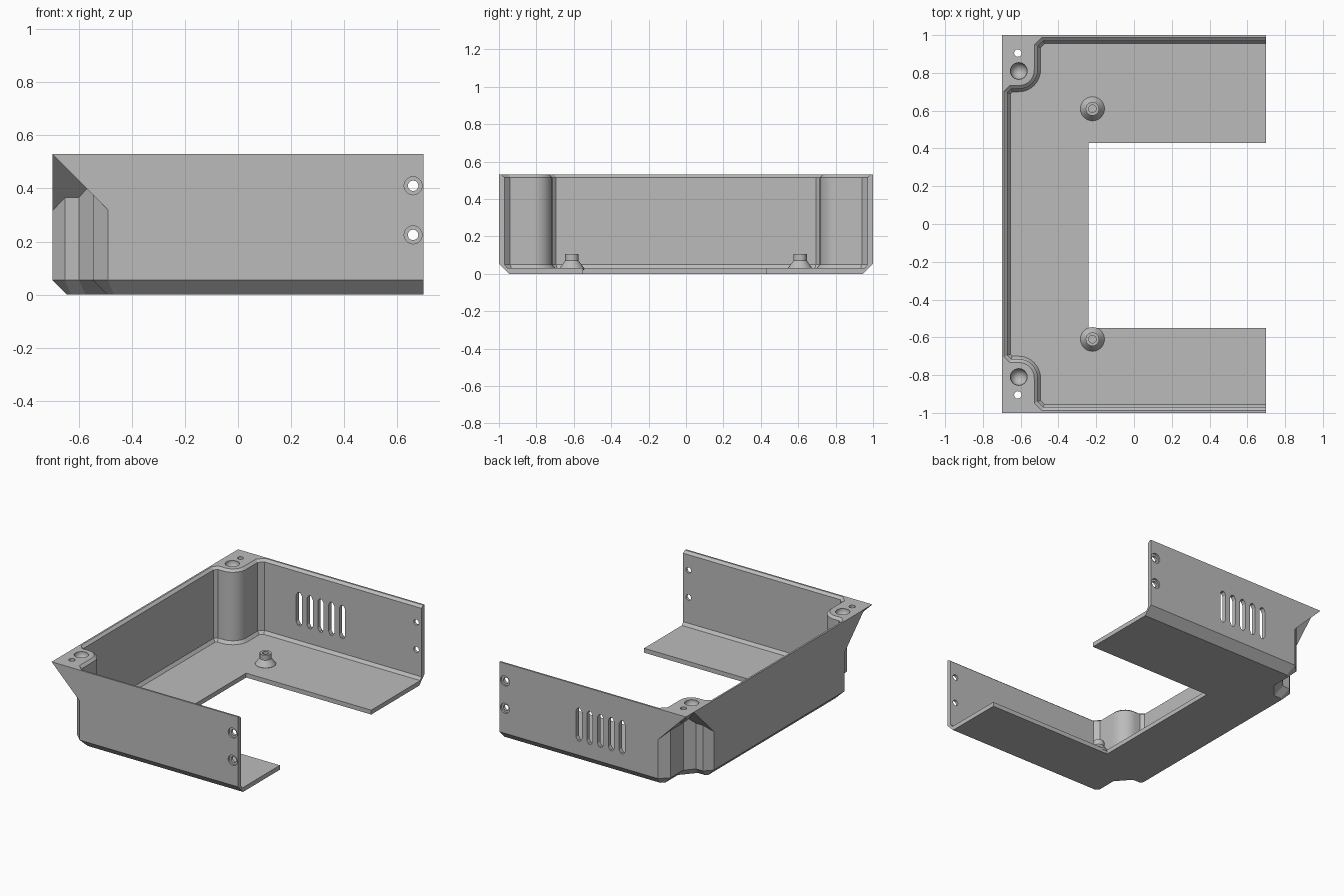
import bpy, bmesh, math
from mathutils import Vector, Matrix

if "Cube" in bpy.data.objects:
    bpy.data.objects.remove(bpy.data.objects["Cube"])

grey = bpy.data.materials.new("plain_grey")
grey.use_nodes = True
colour = (0.5, 0.5, 0.5, 1)
grey.diffuse_color = colour
grey.node_tree.nodes["Principled BSDF"].inputs["Base Color"].default_value = colour


def make(name, bm):
    bmesh.ops.recalc_face_normals(bm, faces=bm.faces)
    mesh = bpy.data.meshes.new(name)
    bm.to_mesh(mesh)
    bm.free()
    mesh.materials.append(grey)
    obj = bpy.data.objects.new(name, mesh)
    bpy.context.collection.objects.link(obj)
    return obj


def loft(name, rings):
    """Closed solid through rings of equal point count."""
    bm = bmesh.new()
    loops = [[bm.verts.new(p) for p in ring] for ring in rings]
    for a, b in zip(loops, loops[1:]):
        for i in range(len(a)):
            j = (i + 1) % len(a)
            bm.faces.new((a[i], a[j], b[j], b[i]))
    bm.faces.new(loops[0])
    bm.faces.new(loops[-1])
    return make(name, bm)


def prism(name, pts, axis, lo, hi):
    """Extrude a 2D outline along an axis."""
    place = {"x": lambda u, v, t: (t, u, v),
             "y": lambda u, v, t: (u, t, v),
             "z": lambda u, v, t: (u, v, t)}[axis]
    return loft(name, [[place(u, v, t) for u, v in pts] for t in (lo, hi)])


def circle(u, v, r, n=20):
    return [(u + r * math.cos(k * math.tau / n), v + r * math.sin(k * math.tau / n))
            for k in range(n)]


def combine(target, tool, operation="DIFFERENCE"):
    mod = target.modifiers.new("cut", "BOOLEAN")
    mod.operation, mod.object, mod.solver = operation, tool, "EXACT"
    bpy.context.view_layer.objects.active = target
    bpy.ops.object.modifier_apply(modifier=mod.name)
    bpy.data.objects.remove(tool)


def inset(pts, d):
    """Mitred inward offset of a clockwise outline; the open end stays put."""
    out = []
    for i, p in enumerate(pts):
        p = Vector(p)
        e1 = (p - Vector(pts[i - 1])).normalized()
        e2 = (Vector(pts[(i + 1) % len(pts)]) - p).normalized()
        n1, n2 = Vector((e1.y, -e1.x)), Vector((e2.y, -e2.x))
        q = p + (n1 + n2) * d / (1 + n1.dot(n2))
        if p.x > 0.6:
            q.x = p.x
        out.append(q)
    return out


def mirrored(half):
    return half + [(x, -y) for x, y in reversed(half)]


def shell(name, outline, levels):
    return loft(name, [[(q.x, q.y, z) for q in inset(outline, d)] for z, d in levels])


# Outer body with recessed corners and a bevelled bottom edge
outer = mirrored([(-0.70, 0.70), (-0.653, 0.75), (-0.60, 0.75), (-0.547, 0.81),
                  (-0.547, 0.945), (-0.49, 1.0), (0.70, 1.0)])
tray = shell("tray", outer, [(0, 0.055), (0.055, 0), (0.53, 0)])

# Corner decks carried on sloping undersides
for s in (1, -1):
    side = prism("deck_a", [(-0.70, 0.53), (-0.48, 0.53), (-0.48, 0.31)], "y",
                 *sorted((0.70 * s, 1.0 * s)))
    combine(tray, side, "UNION")
    end = prism("deck_b", [(0.915 * s, 0.53), (0.69 * s, 0.53), (0.69 * s, 0.305)],
                "x", -0.70, -0.48)
    combine(tray, end, "UNION")

# Cavity with rounded corner posts, a floor bevel and a rim bevel
arc = [(-0.61 + 0.1 * math.sin(a), 0.815 - 0.1 * math.cos(a))
       for a in (k * math.pi / 20 for k in range(11))]
inner = mirrored([(-0.67, 0.695), (-0.65, 0.715)] + arc
                 + [(-0.51, 0.94), (-0.48, 0.97), (0.80, 0.97)])
combine(tray, shell("cavity", inner, [(0.03, 0.015), (0.05, 0), (0.515, 0),
                                      (0.53, -0.018), (0.58, -0.018)]))

# Opening in the floor
combine(tray, prism("opening", [(-0.24, -0.55), (0.8, -0.55), (0.8, 0.43), (-0.24, 0.43)],
                    "z", -0.1, 0.2))

# Screw holes and round sockets in the decks
for s in (1, -1):
    combine(tray, prism("screw_hole", circle(-0.615, 0.905 * s, 0.02, 12), "z", 0.3, 0.6))
    bm = bmesh.new()
    bmesh.ops.create_uvsphere(bm, u_segments=24, v_segments=12, radius=0.045,
                              matrix=Matrix.Translation((-0.61, 0.81 * s, 0.525)))
    combine(tray, make("socket", bm))

# Side screw holes with shallow outer counterbores
for z in (0.225, 0.41):
    combine(tray, prism("side_hole", circle(0.66, z, 0.02, 12), "y", -1.1, 1.1))
    for s in (1, -1):
        combine(tray, prism("counterbore", circle(0.66, z, 0.034), "y",
                            *sorted((0.988 * s, 1.1 * s))))

# Vent slots in the back wall
for k in range(5):
    x = -0.22 + 0.081 * k
    slot = [(x + 0.022 * u, 0.263 + v) for u, v in
            ((-1, -0.09), (-0.4, -0.112), (0.4, -0.112), (1, -0.09),
             (1, 0.09), (0.4, 0.112), (-0.4, 0.112), (-1, 0.09))]
    combine(tray, prism("slot", slot, "y", 0.9, 1.1))

# Flared standoffs on the floor
profile = [(0, 0.02), (0.064, 0.02), (0.064, 0.032), (0.036, 0.07), (0.036, 0.105),
           (0.02, 0.105), (0.02, 0.05), (0, 0.05)]
parts = [tray]
for s, name in ((1, "back_standoff"), (-1, "front_standoff")):
    bm = bmesh.new()
    verts = [bm.verts.new((r, 0, z)) for r, z in profile]
    edges = [bm.edges.new(pair) for pair in zip(verts, verts[1:])]
    bmesh.ops.spin(bm, geom=verts + edges, cent=(0, 0, 0), axis=(0, 0, 1),
                   angle=math.tau, steps=24)
    bmesh.ops.remove_doubles(bm, verts=bm.verts, dist=0.0005)
    post = make(name, bm)
    post.location = (-0.22, 0.61 * s, 0)
    parts.append(post)

# Smooth the curved faces, keep the edges crisp
for obj in parts:
    bpy.ops.object.select_all(action="DESELECT")
    obj.select_set(True)
    bpy.context.view_layer.objects.active = obj
    bpy.ops.object.shade_smooth_by_angle(angle=math.radians(25))
